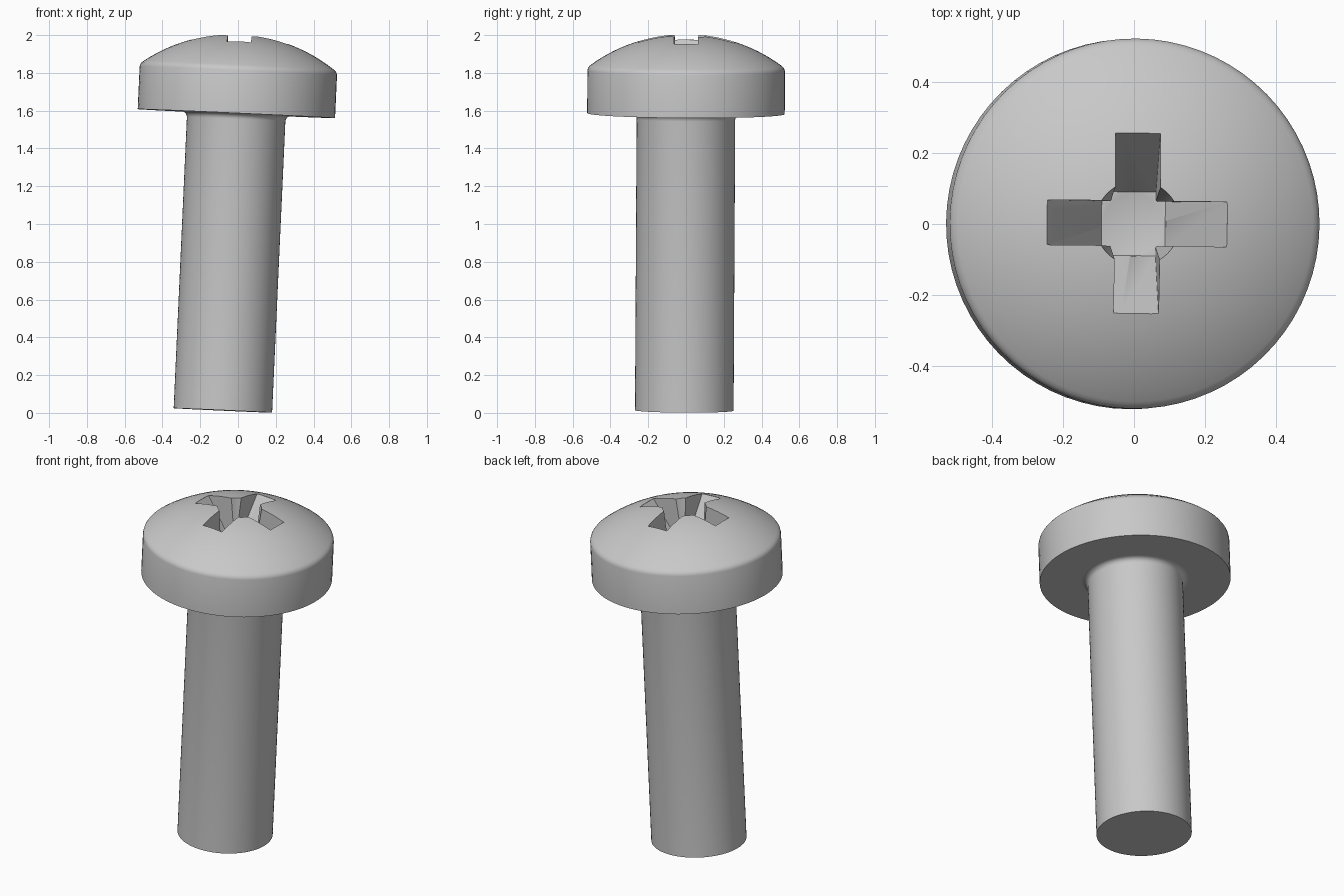
import bpy, bmesh
from math import radians, cos, sin, sqrt, tau
from mathutils import Matrix, Euler, Vector

cube = bpy.data.objects.get("Cube")
if cube:
    bpy.data.objects.remove(cube)

steel = bpy.data.materials.new("grey steel")
GREY = (0.58, 0.58, 0.58, 1)
steel.diffuse_color = GREY
steel.use_nodes = True
steel.node_tree.nodes["Principled BSDF"].inputs["Base Color"].default_value = GREY

# The whole screw leans slightly about its foot
LEAN = Matrix.Translation((-0.08, -0.009, 0.013)) @ Euler(
    (radians(-0.35), radians(2.6), radians(-0.7))).to_matrix().to_4x4()

SEGMENTS = 72
UNDER, RIM, TOP = 1.573, 1.8, 1.993
HEAD_R, SHANK_R = 0.523, 0.261


def finish(name, bm):
    bmesh.ops.recalc_face_normals(bm, faces=bm.faces)
    mesh = bpy.data.meshes.new(name)
    bm.to_mesh(mesh)
    bm.free()
    mesh.materials.append(steel)
    obj = bpy.data.objects.new(name, mesh)
    bpy.context.collection.objects.link(obj)
    obj.matrix_world = LEAN
    return obj


def lathe(name, profile):
    """Revolve (radius, height) points that start and end on the axis."""
    bm = bmesh.new()
    verts = [bm.verts.new((r, 0, z)) for r, z in profile]
    edges = [bm.edges.new(pair) for pair in zip(verts, verts[1:])]
    bmesh.ops.spin(bm, geom=verts + edges, cent=(0, 0, 0), axis=(0, 0, 1),
                   angle=tau, steps=SEGMENTS, use_merge=True)
    bmesh.ops.remove_doubles(bm, verts=bm.verts, dist=1e-5)
    return finish(name, bm)


def slot(name, turn):
    """Tapered blade-shaped prism that cuts two opposite arms."""
    w = 0.0635
    outline = [(-0.255, 2.1), (-0.255, 1.953), (-0.09, 1.72),
               (0.09, 1.72), (0.255, 1.953), (0.255, 2.1)]
    bm = bmesh.new()
    face = bm.faces.new([bm.verts.new((x, -w, z)) for x, z in outline])
    extruded = bmesh.ops.extrude_face_region(bm, geom=[face])["geom"]
    bmesh.ops.translate(bm, vec=Vector((0, 2 * w, 0)),
                        verts=[v for v in extruded if isinstance(v, bmesh.types.BMVert)])
    bmesh.ops.rotate(bm, verts=bm.verts, cent=(0, 0, 0),
                     matrix=Matrix.Rotation(turn, 3, "Z"))
    return finish(name, bm)


def smooth(obj):
    bpy.ops.object.select_all(action="DESELECT")
    obj.select_set(True)
    bpy.context.view_layer.objects.active = obj
    bpy.ops.object.shade_smooth_by_angle(angle=radians(30))


# Shank with a small fillet under the head
FILLET = 0.03
fillet = [(SHANK_R + FILLET * (1 - cos(a)), UNDER - FILLET + FILLET * sin(a))
          for a in (tau / 4 * i / 5 for i in range(6))]
shank = lathe("shank", [(0, 0), (SHANK_R, 0)] + fillet
              + [(SHANK_R + FILLET, UNDER + 0.01), (0, UNDER + 0.01)])

# Head: straight wall, softened rim, spherical dome
EDGE_R, EDGE_Z = 0.503, RIM + 0.03
rise = TOP - EDGE_Z
dome_r = (EDGE_R ** 2 + rise ** 2) / (2 * rise)
dome = []
for i in range(17):
    r = EDGE_R * (1 - i / 16)
    dome.append((r, TOP - dome_r + sqrt(dome_r ** 2 - r ** 2)))
head = lathe("head", [(0, UNDER), (HEAD_R, UNDER), (HEAD_R, RIM),
                      (HEAD_R - 0.003, RIM + 0.012), (HEAD_R - 0.01, RIM + 0.022)] + dome)

# Cross recess: two tapered slots and a conical well
cutters = [
    slot("recess_slot_x", 0),
    slot("recess_slot_y", tau / 4),
    lathe("recess_well", [(0, 1.69), (0.092, 1.722), (0.122, 2.0), (0.122, 2.1), (0, 2.1)]),
]
bpy.context.view_layer.objects.active = head
for cutter in cutters:
    cutter.hide_render = True
    cut = head.modifiers.new(cutter.name, "BOOLEAN")
    cut.operation = "DIFFERENCE"
    cut.solver = "EXACT"
    cut.object = cutter
    bpy.ops.object.modifier_apply(modifier=cut.name)
for cutter in cutters:
    bpy.data.objects.remove(cutter)

smooth(shank)
smooth(head)
